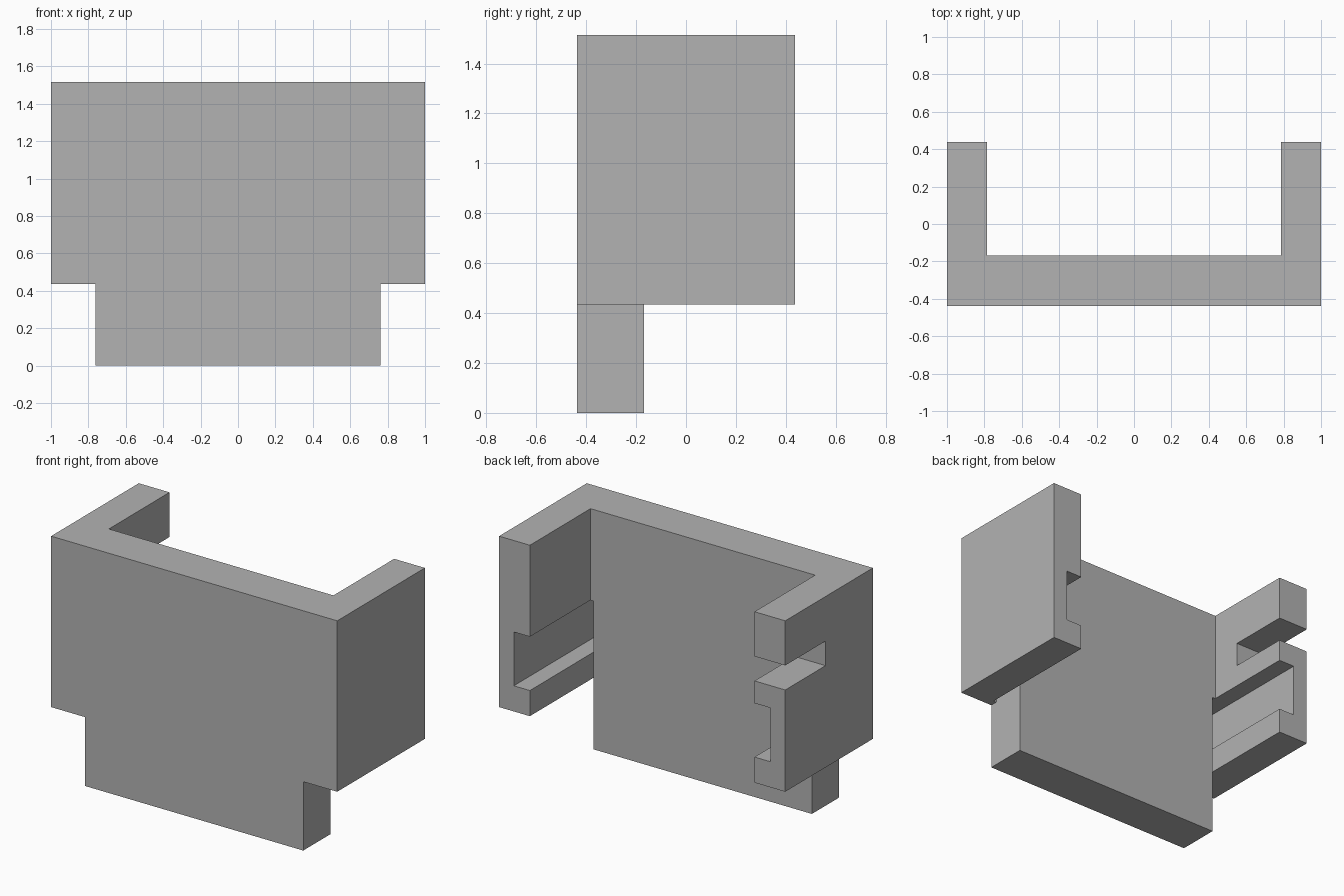
import bpy, bmesh
from mathutils import Vector

cube = bpy.data.objects.get("Cube")
if cube:
    bpy.data.objects.remove(cube, do_unlink=True)

# Main dimensions
TOP, ARM_BOTTOM = 1.515, 0.435
FRONT, WALL_BACK, BACK = -0.4375, -0.168, 0.4375
ARM_INNER, TAB_SIDE = 0.785, 0.7625
SKIN = -0.39

grey = bpy.data.materials.new("plain grey")
grey.use_nodes = True
colour = (0.45, 0.45, 0.45, 1)
grey.diffuse_color = colour
grey.node_tree.nodes["Principled BSDF"].inputs["Base Color"].default_value = colour


def prism(name, outline, start, sweep):
    """Extrude a closed outline, mapped to 3D by start, along sweep."""
    bm = bmesh.new()
    face = bm.faces.new([bm.verts.new(start(a, b)) for a, b in outline])
    moved = bmesh.ops.extrude_face_region(bm, geom=[face])["geom"]
    verts = [v for v in moved if isinstance(v, bmesh.types.BMVert)]
    bmesh.ops.translate(bm, verts=verts, vec=Vector(sweep))
    bmesh.ops.recalc_face_normals(bm, faces=bm.faces)
    mesh = bpy.data.meshes.new(name)
    bm.to_mesh(mesh)
    bm.free()
    mesh.materials.append(grey)
    obj = bpy.data.objects.new(name, mesh)
    bpy.context.scene.collection.objects.link(obj)
    return obj


def combine(target, tool, operation):
    """Apply a boolean and remove the tool."""
    mod = target.modifiers.new(operation.title(), "BOOLEAN")
    mod.operation, mod.object, mod.solver = operation, tool, "EXACT"
    bpy.context.view_layer.update()
    result = target.evaluated_get(bpy.context.evaluated_depsgraph_get())
    mesh = bpy.data.meshes.new_from_object(result)
    target.modifiers.clear()
    target.data = mesh
    bpy.data.objects.remove(tool, do_unlink=True)


# U-shaped bracket: front wall with two arms
u_half = [(1, FRONT), (1, BACK), (ARM_INNER, BACK), (ARM_INNER, WALL_BACK)]
u_outline = u_half + [(-x, y) for x, y in reversed(u_half)]
bracket = prism("bracket", u_outline, lambda x, y: (x, y, ARM_BOTTOM),
                (0, 0, TOP - ARM_BOTTOM))

# Tab hanging below the front wall
tab_outline = [(-TAB_SIDE, 0), (TAB_SIDE, 0), (TAB_SIDE, 0.6), (-TAB_SIDE, 0.6)]
tab = prism("tab", tab_outline, lambda x, z: (x, FRONT, z),
            (0, WALL_BACK - FRONT, 0))
combine(bracket, tab, "UNION")

# Recess inside each arm, with a narrow gap beside the wall
groove = [(TAB_SIDE, 0.3), (ARM_INNER, 0.3), (ARM_INNER, 0.597),
          (0.897, 0.597), (0.897, 0.937), (TAB_SIDE, 0.937)]
for side in (1, -1):
    cutter = prism("groove_cutter", groove,
                   lambda x, z: (side * x, SKIN, z), (0, 1, 0))
    combine(bracket, cutter, "DIFFERENCE")

# Open slot through the right arm
slot = [(0.035, 1.078), (0.6, 1.078), (0.6, 1.233), (0.035, 1.233)]
cutter = prism("slot_cutter", slot, lambda y, z: (-1.1, y, z), (0.4, 0, 0))
combine(bracket, cutter, "DIFFERENCE")
